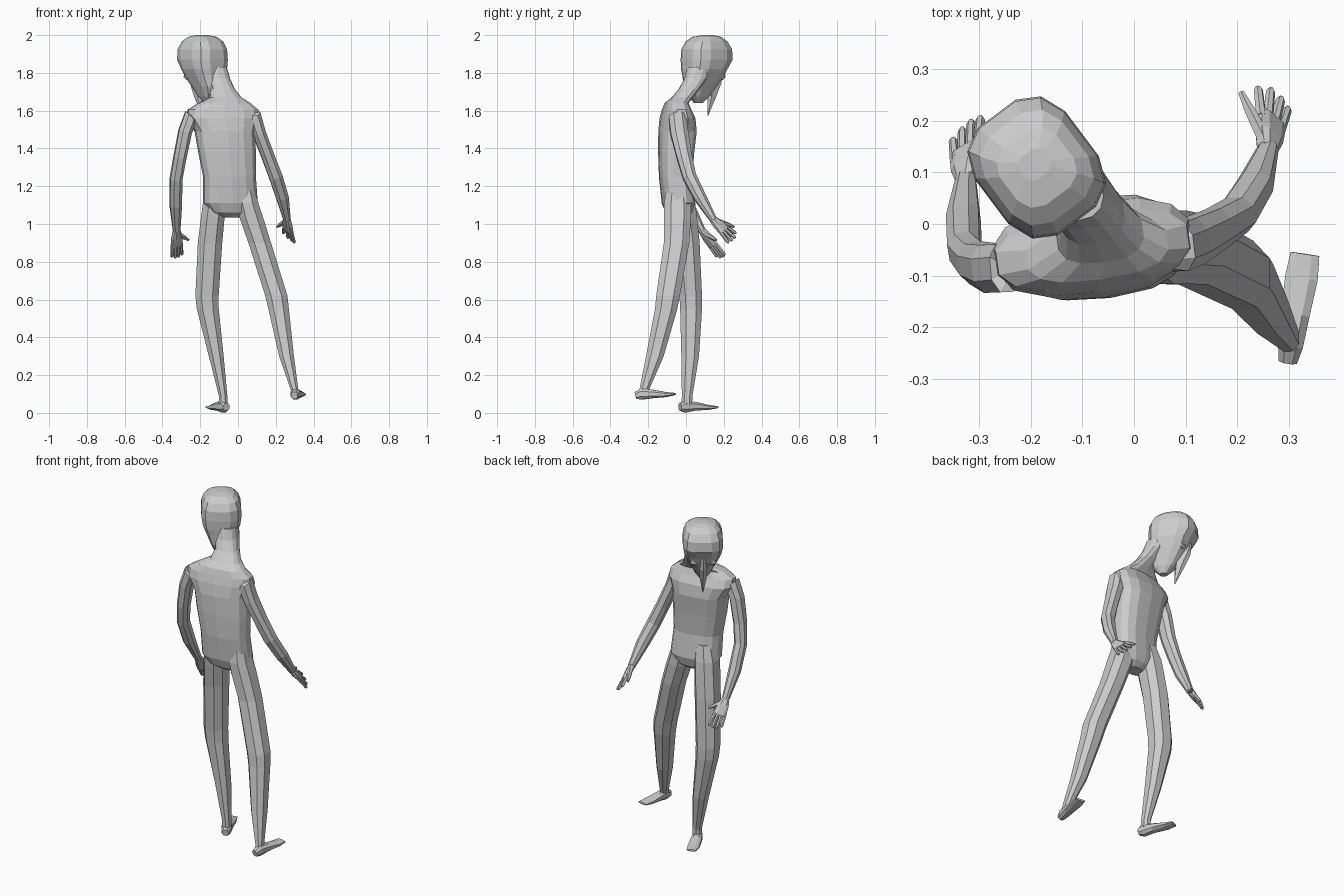
import bpy, bmesh
from math import cos, sin, pi, copysign
from mathutils import Vector as V


def loft(name, rings, n=8, side=(1, 0, 0), flat=False, p=0.85):
    """Skin through rings (x, y, z, half width, half depth); flat keeps rings level."""
    bm = bmesh.new()
    pts = [V(r[:3]) for r in rings]
    loops = []
    for i, r in enumerate(rings):
        t = V((0, 0, 1)) if flat else (pts[min(i + 1, len(pts) - 1)] - pts[max(i - 1, 0)]).normalized()
        a = V(side)
        a = (a - t * a.dot(t)).normalized()
        b = t.cross(a)
        loop = []
        for k in range(n):
            ang = (k + 0.5) * 2 * pi / n
            c, s = cos(ang), sin(ang)
            c, s = copysign(abs(c) ** p, c), copysign(abs(s) ** p, s)
            loop.append(bm.verts.new(pts[i] + a * c * r[3] + b * s * r[-1]))
        loops.append(loop)
    for u, w in zip(loops, loops[1:]):
        for k in range(n):
            bm.faces.new((u[k], u[(k + 1) % n], w[(k + 1) % n], w[k]))
    bm.faces.new(loops[0])
    bm.faces.new(loops[-1])
    bmesh.ops.recalc_face_normals(bm, faces=bm.faces)
    me = bpy.data.meshes.new(name)
    bm.to_mesh(me)
    bm.free()
    ob = bpy.data.objects.new(name, me)
    bpy.context.collection.objects.link(ob)
    return ob


# Torso flowing into the shoulders and neck
loft("torso", [
    (-.03, -.035, 1.035, .045, .04), (-.036, -.038, 1.06, .105, .068), (-.04, -.04, 1.11, .145, .085),
    (-.045, -.055, 1.25, .14, .085), (-.058, -.052, 1.38, .153, .092),
    (-.07, -.045, 1.49, .16, .098), (-.08, -.045, 1.56, .195, .088), (-.08, -.05, 1.605, .19, .07),
    (-.072, -.05, 1.64, .14, .058), (-.066, -.02, 1.67, .085, .055),
    (-.082, .018, 1.715, .064, .056), (-.105, .052, 1.77, .062, .062), (-.12, .065, 1.83, .06, .06)],
    n=14, side=(.99, .14, 0), flat=True, p=0.75)

# Head, turned towards the figure's left-front and bowed
R, D = V((.8, .6, 0)), V((-.6, .8, 0))


def head_pt(d, z, r=0.0):
    q = D * d + R * (r - .085)
    return (q.x, q.y, z)


skull = [(1.64, .125, .165, .02), (1.675, .09, .205, .042), (1.725, .07, .245, .064),
         (1.785, .072, .285, .09), (1.82, .07, .30, .104), (1.87, .068, .333, .112),
         (1.925, .072, .33, .109), (1.965, .095, .305, .095), (1.99, .13, .27, .07),
         (2.0, .18, .235, .03)]
loft("head", [(*head_pt((a + b) / 2, z), w, (b - a) / 2) for z, a, b, w in skull],
     n=12, side=R, flat=True, p=0.66)
# Long pointed nose
loft("nose", [(*head_pt(d, z), w, h) for d, z, w, h in
     [(.292, 1.82, .012, .012), (.268, 1.755, .024, .03),
      (.238, 1.69, .022, .03), (.208, 1.575, .002, .003)]], n=6, side=R)
# Eyes
for s, label in ((-1, "left"), (1, "right")):
    loft(label + "_eye", [(*head_pt(d, z, s * .048), w, h) for d, z, w, h in
         [(.258, 1.765, .012, .008), (.266, 1.782, .026, .016), (.274, 1.80, .012, .008)]],
         n=8, side=R)


def hand(label, wrist, tips, thumb):
    """Tapered palm with four fingers and a thumb."""
    w = V(wrist)
    tips = [V(t) for t in tips]
    mid = sum(tips, V()) / 4
    across = (tips[3] - tips[0]).normalized()
    knuckle = w.lerp(mid, .58)
    loft(label + "_palm", [(*w, .02, .018), (*w.lerp(mid, .25), .032, .018),
                           (*knuckle, .038, .012)], n=8, side=across, p=.7)
    for i, tip in enumerate(tips):
        base = w.lerp(mid, .5) + across * (i - 1.5) * .0185
        loft(f"{label}_finger_{i + 1}", [(*base, .01, .01), (*base.lerp(tip, .9), .0088, .0088),
                                         (*tip, .005, .005)], n=6, side=across)
    base, tip = w.lerp(mid, .15) - across * .012, V(thumb)
    loft(label + "_thumb", [(*base, .014, .014), (*base.lerp(tip, .6), .0115, .0115),
                            (*tip, .006, .006)], n=6, side=across)


# Arms from shoulder cap to wrist, then hands
loft("left_arm", [
    (-.20, -.075, 1.56, .03, .035), (-.25, -.085, 1.565, .045, .05), (-.28, -.085, 1.49, .037, .05),
    (-.308, -.075, 1.35, .035, .043), (-.328, -.05, 1.24, .034, .038),
    (-.33, .01, 1.10, .034, .034), (-.325, .088, .96, .02, .019)], n=8, side=(1, .1, .2))
hand("left", (-.325, .085, .965),
     [(-.297, .207, .835), (-.315, .20, .825), (-.332, .185, .82), (-.35, .165, .825)],
     (-.262, .16, .915))
loft("right_arm", [
    (.04, -.05, 1.56, .03, .035), (.085, -.045, 1.565, .045, .05), (.112, -.035, 1.48, .037, .05),
    (.158, -.01, 1.36, .036, .043), (.20, .018, 1.25, .038, .038),
    (.235, .075, 1.14, .035, .034), (.26, .147, 1.02, .02, .019)], n=8, side=(1, .1, .2))
hand("right", (.258, .143, 1.025),
     [(.24, .265, .95), (.265, .262, .925), (.285, .245, .91), (.298, .225, .90)],
     (.207, .255, .985))

# Legs
loft("left_leg", [
    (-.11, -.03, 1.20, .05, .06), (-.125, -.022, 1.11, .065, .076), (-.134, -.012, 1.03, .067, .076),
    (-.148, .005, .9, .069, .072), (-.164, .025, .62, .066, .064), (-.16, .027, .55, .062, .062),
    (-.115, .022, .3, .042, .05), (-.079, .006, .09, .024, .03), (-.078, .004, .04, .026, .03)],
    n=8, flat=True)
loft("right_leg", [
    (.04, -.045, 1.20, .045, .06), (.05, -.045, 1.11, .062, .076), (.072, -.045, 1.03, .067, .076),
    (.115, -.05, .9, .064, .072), (.203, -.095, .62, .063, .067), (.215, -.105, .55, .058, .063),
    (.257, -.165, .3, .042, .05), (.30, -.222, .12, .021, .027), (.303, -.225, .10, .024, .028)],
    n=8, flat=True)

# Feet, heel to toe
loft("left_foot", [
    (-.062, -.032, .03, .02, .02), (-.075, -.005, .034, .028, .034), (-.102, .05, .035, .032, .024),
    (-.13, .115, .029, .034, .014), (-.148, .162, .03, .027, .006)], n=8, side=(.9, .42, 0))
loft("right_foot", [
    (.298, -.266, .092, .019, .02), (.303, -.235, .1, .026, .032), (.312, -.175, .1, .03, .024),
    (.324, -.105, .097, .034, .014), (.331, -.058, .1, .03, .006)], n=8, side=(1, -.13, 0))
